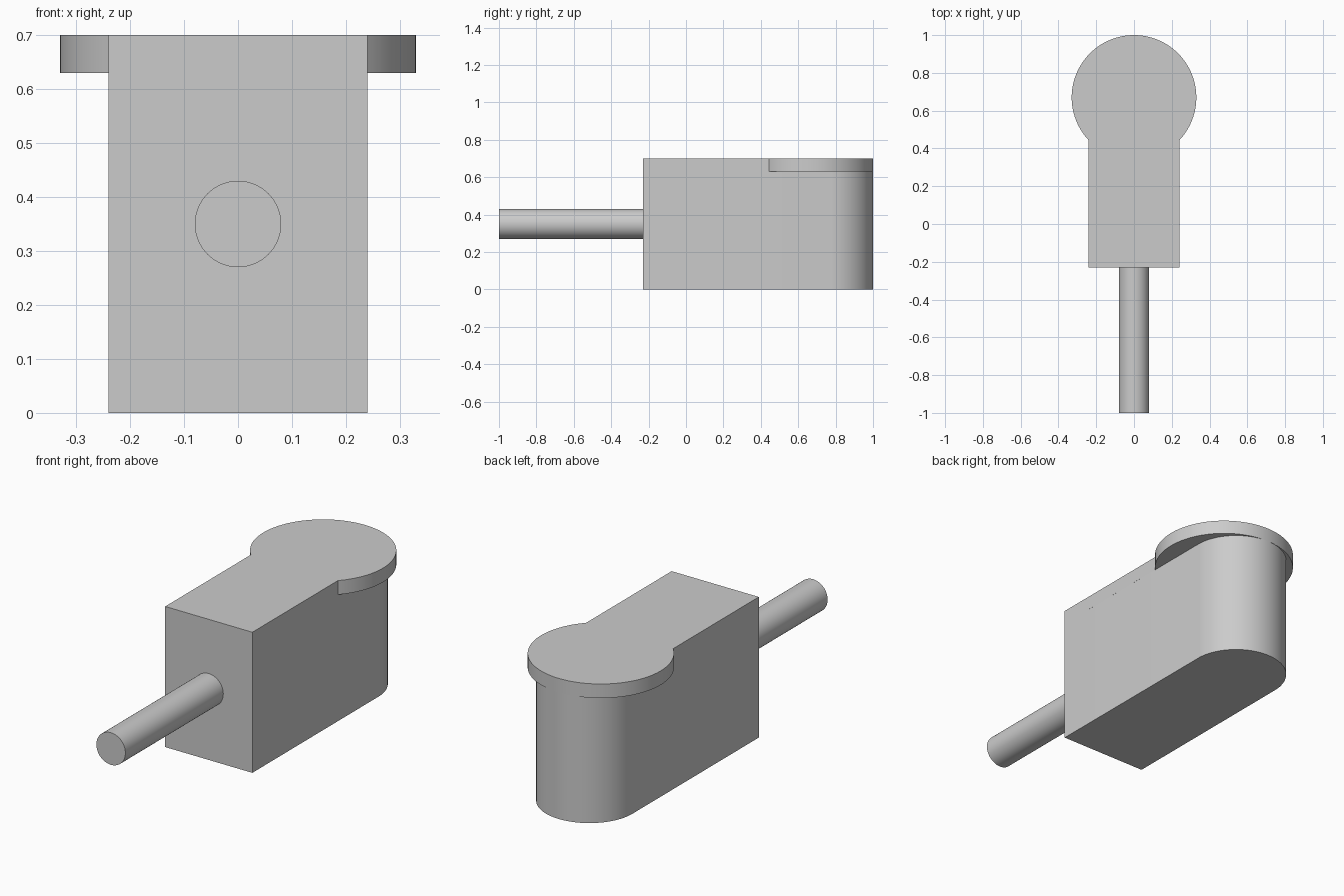
import bpy, bmesh
from math import acos, asin, cos, sin, pi, radians
from mathutils import Matrix

cube = bpy.data.objects.get("Cube")
if cube:
    bpy.data.objects.remove(cube, do_unlink=True)

GREY = (0.6, 0.6, 0.6, 1.0)
HALF_WIDTH = 0.24
FRONT_Y = -0.23

grey = bpy.data.materials.new("plain grey")
grey.use_nodes = True
grey.diffuse_color = GREY
grey.node_tree.nodes["Principled BSDF"].inputs["Base Color"].default_value = GREY


def finish(name, bm):
    bmesh.ops.recalc_face_normals(bm, faces=bm.faces)
    mesh = bpy.data.meshes.new(name)
    bm.to_mesh(mesh)
    bm.free()
    mesh.materials.append(grey)
    obj = bpy.data.objects.new(name, mesh)
    bpy.context.collection.objects.link(obj)
    bpy.ops.object.select_all(action="DESELECT")
    obj.select_set(True)
    bpy.context.view_layer.objects.active = obj
    bpy.ops.object.shade_smooth_by_angle(angle=radians(30))


def rounded_outline(centre_y, radius, start, steps):
    """Straight front and sides, closed at the back by an arc."""
    pts = [(-HALF_WIDTH, FRONT_Y), (HALF_WIDTH, FRONT_Y)]
    for i in range(steps + 1):
        a = start + (pi - 2 * start) * i / steps
        pts.append((radius * cos(a), centre_y + radius * sin(a)))
    return pts


def extrude_outline(name, outline, bottom, top):
    bm = bmesh.new()
    face = bm.faces.new([bm.verts.new((x, y, bottom)) for x, y in outline])
    new = bmesh.ops.extrude_face_region(bm, geom=[face], use_keep_orig=True)["geom"]
    verts = [v for v in new if isinstance(v, bmesh.types.BMVert)]
    bmesh.ops.translate(bm, verts=verts, vec=(0, 0, top - bottom))
    finish(name, bm)


# Main block with a rounded back
extrude_outline("body", rounded_outline(0.76, 0.24, asin(0.015 / 0.24), 48), 0, 0.63)

# Top slab that widens into a round flange
extrude_outline("top_flange", rounded_outline(0.67, 0.33, -acos(HALF_WIDTH / 0.33), 96), 0.63, 0.7)

# Rod leaving the front face
bm = bmesh.new()
bmesh.ops.create_cone(
    bm, cap_ends=True, segments=64, radius1=0.08, radius2=0.08, depth=0.77,
    matrix=Matrix.Translation((0, -0.615, 0.35)) @ Matrix.Rotation(pi / 2, 4, "X"))
finish("front_rod", bm)
